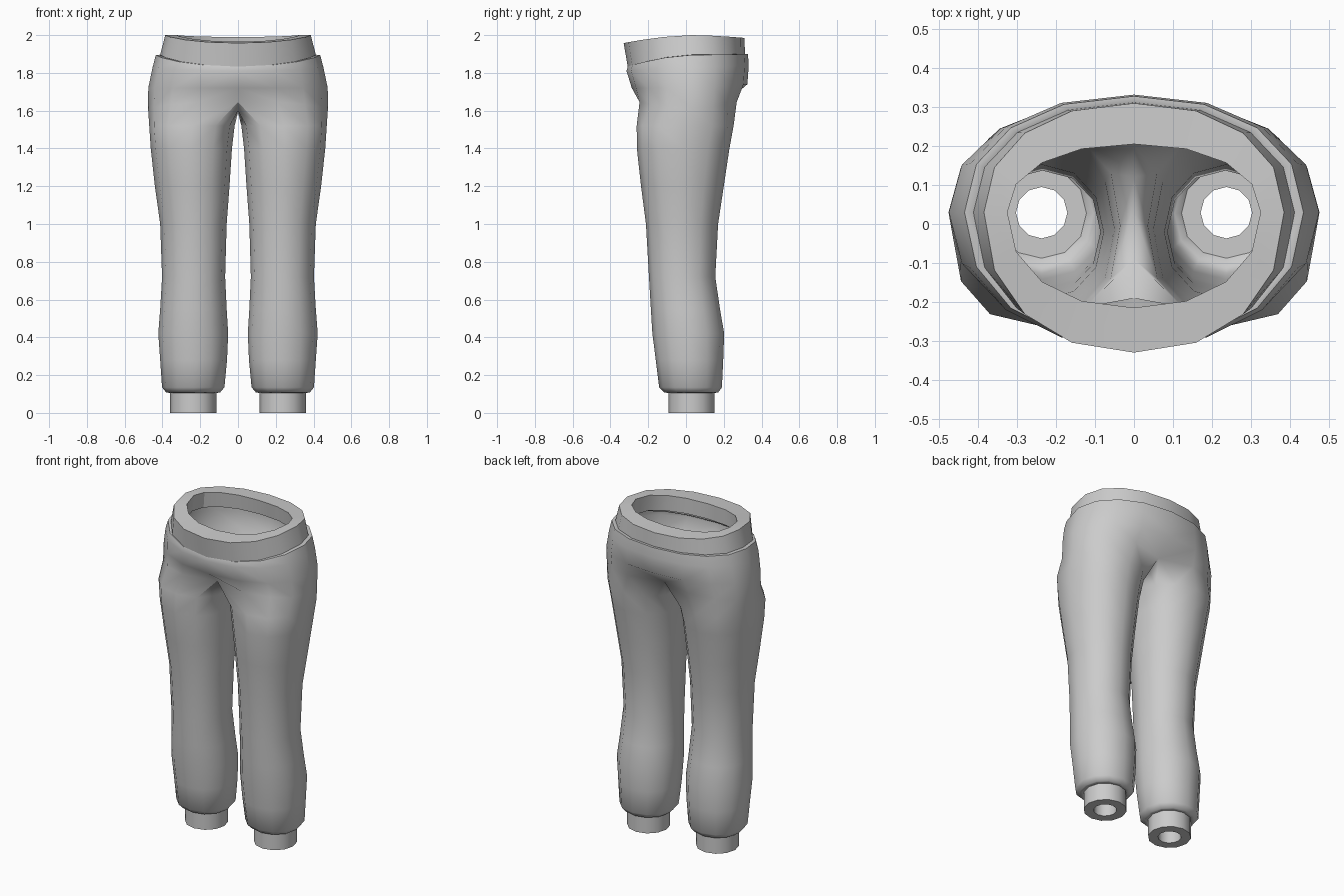
import bpy, bmesh, math

if "Cube" in bpy.data.objects:
    bpy.data.objects.remove(bpy.data.objects["Cube"])

mat = bpy.data.materials.new("grey fabric")
mat.diffuse_color = (0.6, 0.6, 0.6, 1)
mat.use_nodes = True
mat.node_tree.nodes["Principled BSDF"].inputs["Base Color"].default_value = mat.diffuse_color


def power(v, p):
    return math.copysign(abs(v) ** p, v)


def waist_ring(rx, yf, yb, zf, zs, zb, p=0.92):
    """Half ring from front centre round the +x side to the back centre."""
    pts = []
    for i in range(9):
        a = math.radians(-90 + 22.5 * i)
        c, s = max(0, math.cos(a)), math.sin(a)
        x = rx * power(c, p) if 0 < i < 8 else 0
        y = 0.03 + power(s, p) * ((yb - 0.03) if s > 0 else (0.03 - yf))
        z = zs + ((zb if s > 0 else zf) - zs) * abs(s) ** 1.5
        pts.append((x, y, z))
    return pts


def leg_ring(z, xin, xout, yf, yb, p=0.95):
    """Closed ring of 12 points, starting at the inner front."""
    cx, cy = (xin + xout) / 2, (yf + yb) / 2
    pts = []
    for i in range(12):
        a = math.radians(-120 + 30 * i)
        pts.append((cx + (xout - xin) / 2 * power(math.cos(a), p),
                    cy + (yb - yf) / 2 * power(math.sin(a), p), z))
    return pts


def strip(bm, a, b, closed):
    n = len(a)
    for i in range(n if closed else n - 1):
        j = (i + 1) % n
        bm.faces.new((a[i], b[i], b[j], a[j]))


def add_verts(bm, pts):
    return [bm.verts.new(p) for p in pts]


def finish(bm, name, thickness=0, angle=40):
    me = bpy.data.meshes.new(name)
    bm.to_mesh(me)
    bm.free()
    ob = bpy.data.objects.new(name, me)
    bpy.context.collection.objects.link(ob)
    me.materials.append(mat)
    bpy.ops.object.select_all(action='DESELECT')
    ob.select_set(True)
    bpy.context.view_layer.objects.active = ob
    m = ob.modifiers.new("mirror", 'MIRROR')
    m.merge_threshold = 0.0005
    if thickness:
        s = ob.modifiers.new("cloth", 'SOLIDIFY')
        s.thickness, s.offset = thickness, -1
    bpy.ops.object.shade_smooth_by_angle(angle=math.radians(angle))
    return ob


# Hips and legs
bm = bmesh.new()
hips = [
    waist_ring(0.395, -0.29, 0.29, 1.84, 1.897, 1.9),
    waist_ring(0.435, -0.308, 0.328, 1.835, 1.895, 1.9),
    waist_ring(0.452, -0.315, 0.332, 1.81, 1.83, 1.84),
    waist_ring(0.475, -0.287, 0.325, 1.72, 1.72, 1.74),
    waist_ring(0.476, -0.265, 0.285, 1.65, 1.61, 1.65, 0.85),
]
# crease at the centre of the lowest hip ring
hips[-1][0] = (0, -0.205, 1.645)
hips[-1][8] = (0, 0.215, 1.645)
rings = [add_verts(bm, r) for r in hips]
for a, b in zip(rings, rings[1:]):
    strip(bm, a, b, False)
crotch = add_verts(bm, [(0, 0.13, 1.605), (0, 0.03, 1.59), (0, -0.1, 1.6)])
prev = rings[-1] + crotch
for r in [
    (1.52, 0.018, 0.470, -0.261, 0.252, 0.85),
    (1.40, 0.032, 0.462, -0.260, 0.230, 0.9),
    (1.20, 0.045, 0.440, -0.238, 0.200),
    (1.00, 0.060, 0.412, -0.212, 0.170),
    (0.72, 0.068, 0.402, -0.196, 0.155),
    (0.55, 0.060, 0.412, -0.186, 0.180),
    (0.42, 0.052, 0.422, -0.178, 0.202),
    (0.28, 0.058, 0.412, -0.160, 0.197),
    (0.135, 0.072, 0.402, -0.142, 0.190),
    (0.108, 0.095, 0.380, -0.115, 0.170),
    (0.105, 0.120, 0.355, -0.090, 0.145),
]:
    cur = add_verts(bm, leg_ring(*r))
    strip(bm, prev, cur, True)
    prev = cur
finish(bm, "trouser_legs", 0.018, 50)

# Waistband: thick closed hoop
bm = bmesh.new()
band = [add_verts(bm, r) for r in (
    waist_ring(0.325, -0.215, 0.205, 1.965, 2.0, 1.99),
    waist_ring(0.385, -0.33, 0.31, 1.958, 2.0, 1.985),
    waist_ring(0.415, -0.308, 0.312, 1.83, 1.885, 1.89),
    waist_ring(0.335, -0.215, 0.215, 1.87, 1.90, 1.90),
)]
for i in range(4):
    strip(bm, band[i], band[(i + 1) % 4], False)
finish(bm, "waistband", 0, 30)

# Ankle cuffs: thick tubes
bm = bmesh.new()


def cuff_ring(r, z):
    return add_verts(bm, leg_ring(z, 0.237 - r, 0.237 + r, 0.029 - r, 0.029 + r, 1))


cuff = [cuff_ring(0.066, 0.12), cuff_ring(0.122, 0.12),
        cuff_ring(0.122, 0), cuff_ring(0.066, 0)]
for i in range(4):
    strip(bm, cuff[i], cuff[(i + 1) % 4], True)
finish(bm, "ankle_cuffs", 0, 35)
